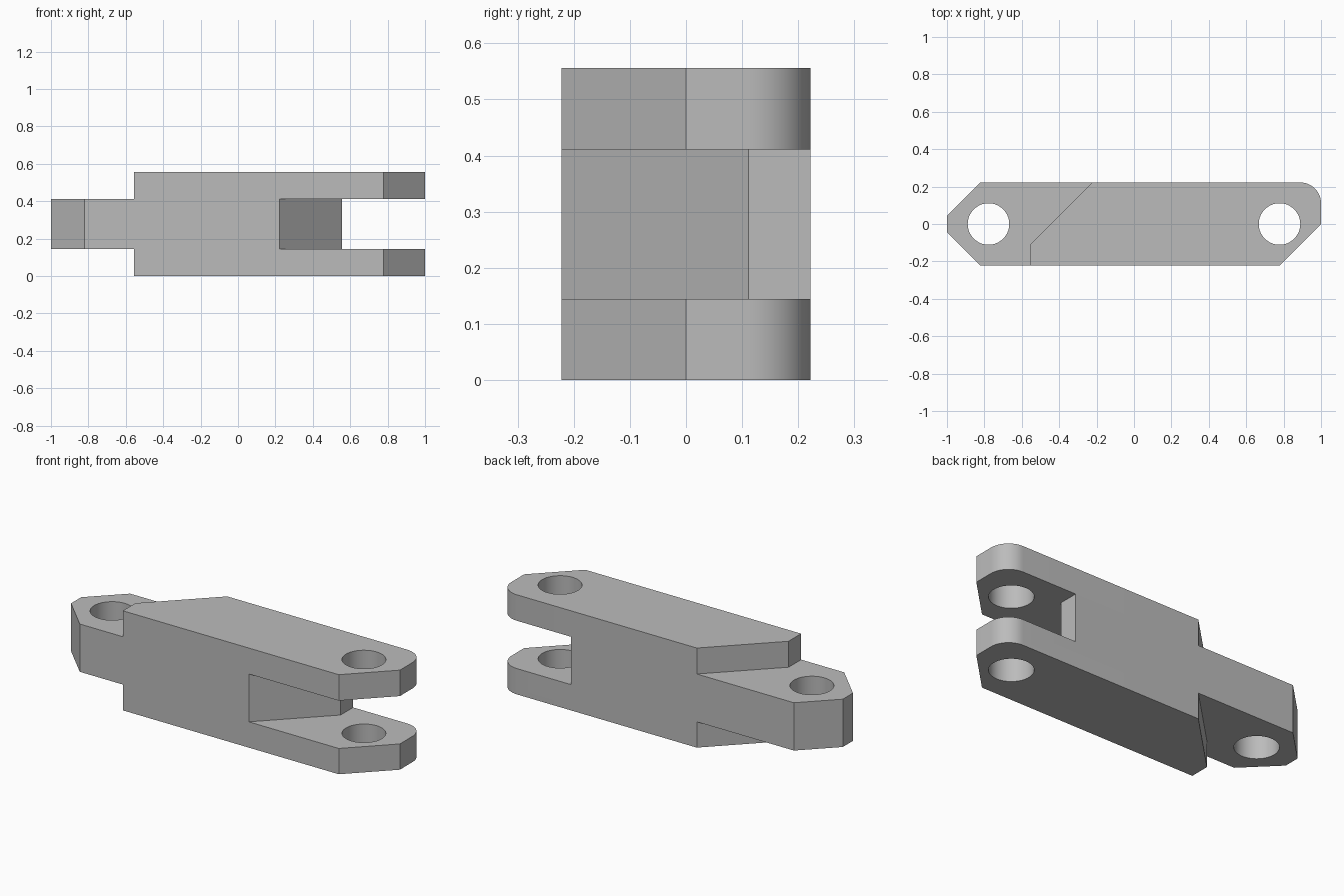
import bpy, bmesh
from math import cos, sin, pi, radians

cube = bpy.data.objects.get("Cube")
if cube:
    bpy.data.objects.remove(cube, do_unlink=True)

steel = bpy.data.materials.new("plain grey")
steel.use_nodes = True
GREY = (0.5, 0.5, 0.5, 1)
steel.diffuse_color = GREY
steel.node_tree.nodes["Principled BSDF"].inputs["Base Color"].default_value = GREY

HALF = 0.222          # half width
R = 0.111             # hole and corner radius
PIN = 0.778           # hole distance from centre
Z0, Z1, Z2, Z3 = 0, 0.144, 0.411, 0.556


def arc(cx, cy, r, start, end, steps):
    angles = [start + (end - start) * i / steps for i in range(steps + 1)]
    return [(cx + r * cos(a), cy + r * sin(a)) for a in angles]


def prism(name, outline, low, high):
    """Extrude a counter-clockwise outline from low to high."""
    bm = bmesh.new()
    base = bm.faces.new([bm.verts.new((x, y, low)) for x, y in outline])
    top = bmesh.ops.extrude_face_region(bm, geom=[base])["geom"]
    verts = [g for g in top if isinstance(g, bmesh.types.BMVert)]
    bmesh.ops.translate(bm, verts=verts, vec=(0, 0, high - low))
    bmesh.ops.recalc_face_normals(bm, faces=bm.faces)
    mesh = bpy.data.meshes.new(name)
    bm.to_mesh(mesh)
    bm.free()
    mesh.materials.append(steel)
    obj = bpy.data.objects.new(name, mesh)
    bpy.context.collection.objects.link(obj)
    return obj


def combine(body, other, operation):
    """Apply a boolean and discard the helper."""
    bpy.context.view_layer.objects.active = body
    mod = body.modifiers.new(operation, "BOOLEAN")
    mod.operation = operation
    mod.solver = "EXACT"
    mod.object = other
    bpy.ops.object.modifier_apply(modifier=mod.name)
    bpy.data.objects.remove(other, do_unlink=True)


# Middle bar: chamfered tongue at one end, slanted fork floor at the other
tongue = [(-0.822, -HALF), (0.222, -HALF), (0.556, R), (0.556, HALF),
          (-0.822, HALF), (-1, 0.045), (-1, -0.045)]
# Fork plates: one chamfered and one rounded corner at the tip
fork = ([(-0.556, -HALF), (PIN, -HALF), (1, 0)]
        + arc(1 - R, HALF - R, R, 0, pi / 2, 16)
        + [(-0.222, HALF), (-0.556, -R)])

body = prism("link_body", tongue, Z1, Z2)
for name, low, high in (("lower_fork", Z0, Z1), ("upper_fork", Z2, Z3)):
    combine(body, prism(name, fork, low, high), "UNION")

# Pin holes through the tongue and both fork plates
for x in (-PIN, PIN):
    circle = arc(x, 0, R, 0, 2 * pi, 64)[:-1]
    cutter = prism("pin_cutter", circle, Z0 - 0.1, Z3 + 0.1)
    cutter.hide_render = True
    combine(body, cutter, "DIFFERENCE")

bpy.ops.object.select_all(action="DESELECT")
body.select_set(True)
bpy.context.view_layer.objects.active = body
bpy.ops.object.shade_smooth_by_angle(angle=radians(30))
